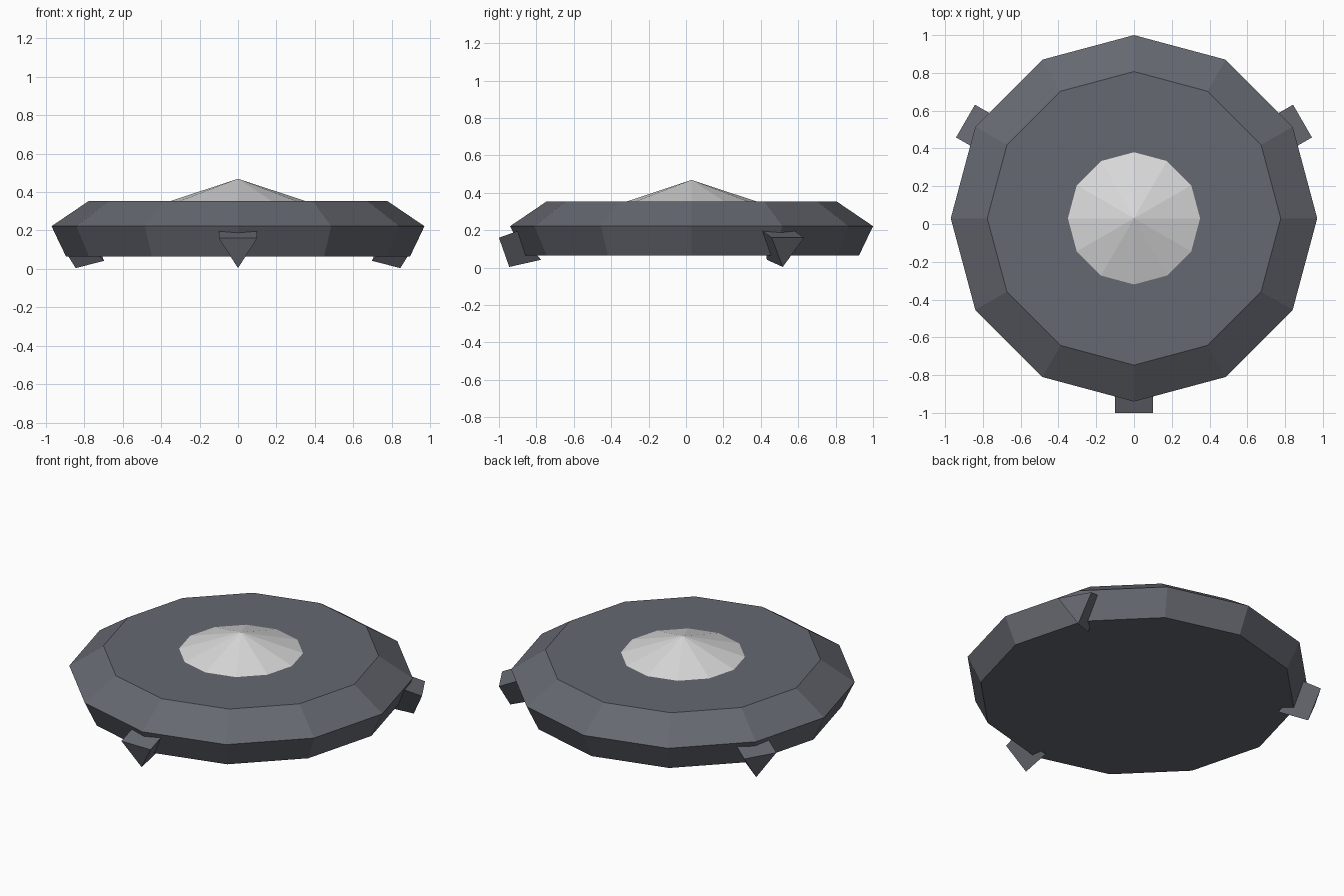
import bpy, bmesh, math
from mathutils import Matrix, Vector

if "Cube" in bpy.data.objects:
    bpy.data.objects.remove(bpy.data.objects["Cube"])

CENTRE = Vector((0, 0.03, 0))
SIDES = 12


def material(name, rgb):
    m = bpy.data.materials.new(name)
    m.diffuse_color = (*rgb, 1)
    m.use_nodes = True
    m.node_tree.nodes["Principled BSDF"].inputs["Base Color"].default_value = m.diffuse_color
    return m


def finish(name, bm, mat):
    bmesh.ops.recalc_face_normals(bm, faces=bm.faces)
    mesh = bpy.data.meshes.new(name)
    bm.to_mesh(mesh)
    bm.free()
    mesh.materials.append(mat)
    obj = bpy.data.objects.new(name, mesh)
    obj.location = CENTRE
    bpy.context.collection.objects.link(obj)
    return obj


def ring(bm, radius, z):
    return [bm.verts.new((radius * math.cos(math.tau * i / SIDES),
                          radius * math.sin(math.tau * i / SIDES), z))
            for i in range(SIDES)]


grey = material("dark grey", (0.133, 0.140, 0.165))
pale = material("pale grey", (0.70, 0.70, 0.70))

# Body: twelve-sided disc with sloped lower and upper rims
bm = bmesh.new()
rings = [ring(bm, r, z) for r, z in ((0.895, 0.065), (0.97, 0.222), (0.777, 0.353))]
for low, high in zip(rings, rings[1:]):
    for i in range(SIDES):
        j = (i + 1) % SIDES
        bm.faces.new((low[i], low[j], high[j], high[i]))
bm.faces.new(rings[0][::-1])
bm.faces.new(rings[-1])
finish("body", bm, grey)

# Dome: shallow faceted cone
bm = bmesh.new()
base = ring(bm, 0.35, 0.353)
apex = bm.verts.new((0, 0, 0.469))
for i in range(SIDES):
    bm.faces.new((base[i], base[(i + 1) % SIDES], apex))
bm.faces.new(base[::-1])
finish("dome", bm, pale)

# Feet: three V-shaped wedges around the rim, the first one at the front
for n in range(3):
    bm = bmesh.new()
    outer = [bm.verts.new(p) for p in ((-0.1, -1.03, 0.16), (0.1, -1.03, 0.16), (0, -0.975, 0.004))]
    inner = [bm.verts.new(p) for p in ((-0.1, -0.93, 0.196), (0.1, -0.93, 0.196), (0, -0.805, 0.042))]
    bm.faces.new(outer)
    bm.faces.new(inner[::-1])
    for i in range(3):
        j = (i + 1) % 3
        bm.faces.new((outer[i], inner[i], inner[j], outer[j]))
    bmesh.ops.rotate(bm, verts=bm.verts, matrix=Matrix.Rotation(n * math.tau / 3, 3, 'Z'))
    finish(f"foot_{n + 1}", bm, grey)
